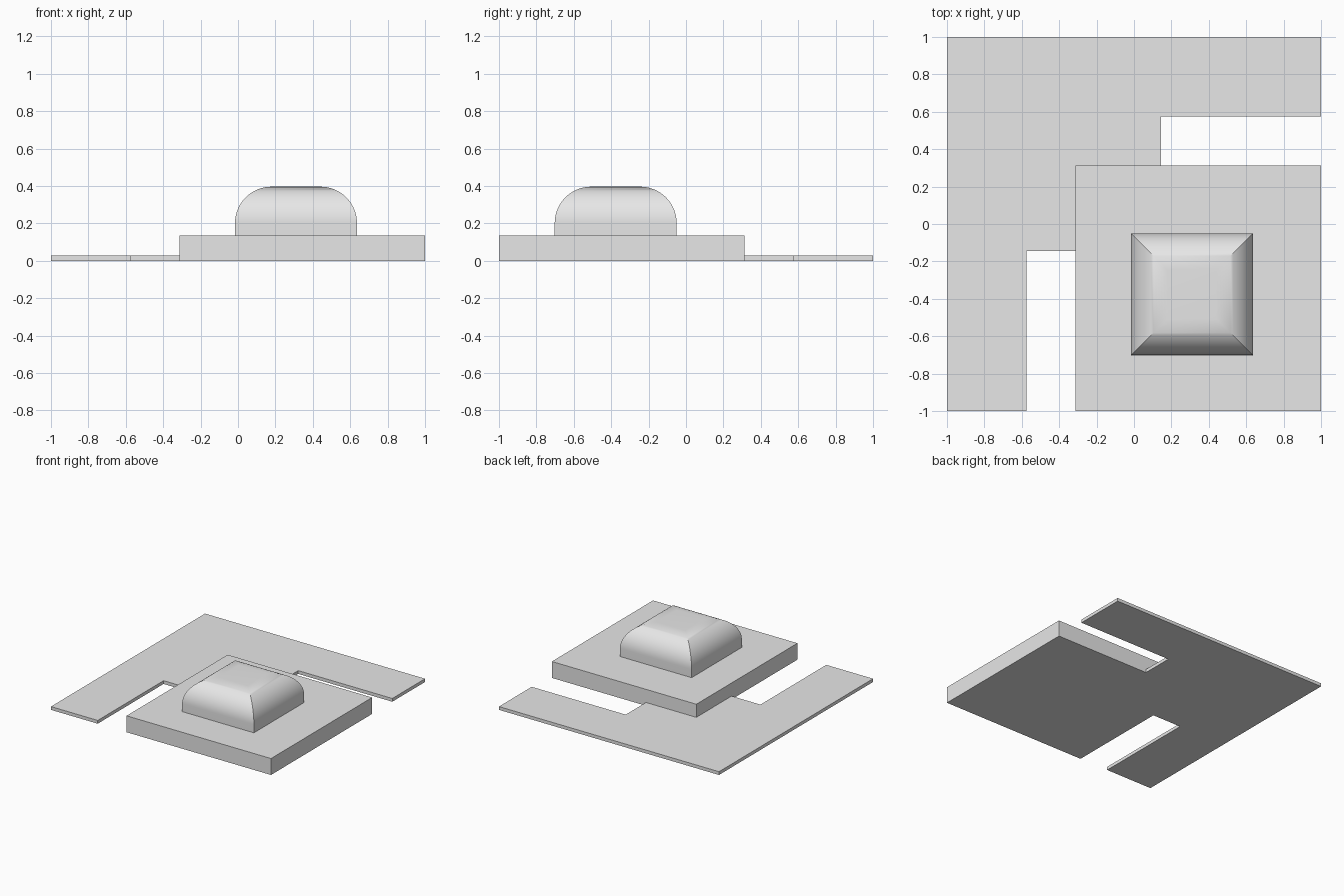
import bpy
import bmesh
import math

cube = bpy.data.objects.get("Cube")
if cube:
    bpy.data.objects.remove(cube, do_unlink=True)

grey = bpy.data.materials.new("light grey")
grey.use_nodes = True
colour = (0.8, 0.8, 0.8, 1)
grey.diffuse_color = colour
grey.node_tree.nodes["Principled BSDF"].inputs["Base Color"].default_value = colour


def finish(name, bm):
    """Turn a bmesh into a named, coloured object."""
    bmesh.ops.recalc_face_normals(bm, faces=bm.faces)
    mesh = bpy.data.meshes.new(name)
    bm.to_mesh(mesh)
    bm.free()
    mesh.materials.append(grey)
    obj = bpy.data.objects.new(name, mesh)
    bpy.context.collection.objects.link(obj)
    return obj


def prism(name, outline, z0, z1):
    """Extrude a flat outline from z0 up to z1."""
    bm = bmesh.new()
    face = bm.faces.new([bm.verts.new((x, y, z0)) for x, y in outline])
    top = bmesh.ops.extrude_face_region(bm, geom=[face], use_keep_orig=True)["geom"]
    verts = [v for v in top if isinstance(v, bmesh.types.BMVert)]
    bmesh.ops.translate(bm, verts=verts, vec=(0, 0, z1 - z0))
    return finish(name, bm)


def cushion(name, centre, half, z0, z1, radius, steps=20):
    """Square block whose four sides curve in to a flat top, meeting at mitres."""
    levels = [(half, z0)]
    for i in range(steps + 1):
        a = math.pi / 2 * i / steps
        levels.append((half - radius * (1 - math.cos(a)),
                       z1 - radius * (1 - math.sin(a))))
    bm = bmesh.new()
    rings = [[bm.verts.new((centre[0] + sx * h, centre[1] + sy * h, z))
              for sx, sy in ((-1, -1), (1, -1), (1, 1), (-1, 1))]
             for h, z in levels]
    for low, high in zip(rings, rings[1:]):
        for i in range(4):
            j = (i + 1) % 4
            bm.faces.new((low[i], low[j], high[j], high[i]))
    bm.faces.new(rings[-1])
    bm.faces.new(rings[0][::-1])
    return finish(name, bm)


# Thin ground plate wrapping the back and right of the slab, with a neck to it
edge, arm, neck, inner = 1.0, 0.575, 0.145, 0.313
prism("ground_plate",
      [(-edge, -edge), (-arm, -edge), (-arm, -neck), (-inner, -neck),
       (-inner, inner), (neck, inner), (neck, arm), (edge, arm),
       (edge, edge), (-edge, edge)], 0, 0.027)

# Thick square slab
prism("slab", [(-inner, -edge), (edge, -edge), (edge, inner), (-inner, inner)],
      0, 0.135)

# Rounded roof block on the slab
roof = cushion("rounded_block", (0.31, -0.376), 0.326, 0.135, 0.396, 0.195)
bpy.ops.object.select_all(action='DESELECT')
roof.select_set(True)
bpy.context.view_layer.objects.active = roof
bpy.ops.object.shade_smooth_by_angle(angle=math.radians(30))
